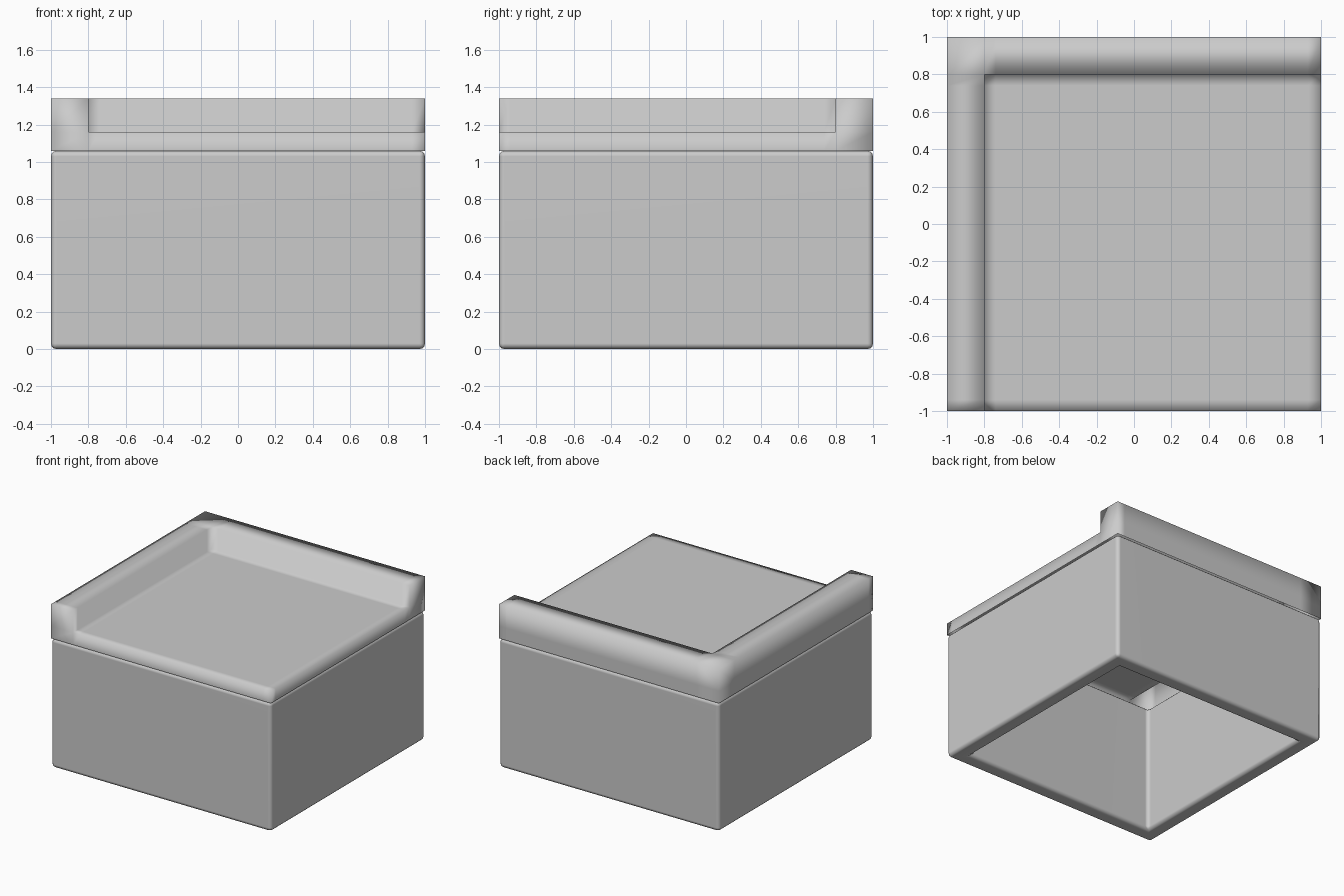
import bpy, bmesh

if "Cube" in bpy.data.objects:
    bpy.data.objects.remove(bpy.data.objects["Cube"])

BASE, SEAT, TOP = 1.06, 1.16, 1.34   # body top, slab top, raised border top
WALL = 0.13                          # body wall thickness


def make_object(name, bm):
    bmesh.ops.remove_doubles(bm, verts=bm.verts, dist=1e-4)
    bmesh.ops.recalc_face_normals(bm, faces=bm.faces)
    for f in bm.faces:
        f.smooth = True
    me = bpy.data.meshes.new(name)
    bm.to_mesh(me)
    bm.free()
    ob = bpy.data.objects.new(name, me)
    bpy.context.collection.objects.link(ob)
    return ob


def quad(bm, pts):
    bm.faces.new([bm.verts.new(p) for p in pts])


# Hollow square body, open at top and bottom, with softened edges
bm = bmesh.new()
inner = 1 - WALL
section = [(1, 0), (1, BASE), (inner, BASE), (inner, 0)]
corners = [(1, 1), (-1, 1), (-1, -1), (1, -1)]
for i in range(4):
    (ax, ay), (bx, by) = corners[i], corners[(i + 1) % 4]
    for j in range(4):
        (r, z), (s, w) = section[j], section[(j + 1) % 4]
        quad(bm, [(ax * r, ay * r, z), (bx * r, by * r, z),
                  (bx * s, by * s, w), (ax * s, ay * s, w)])
body = make_object("hollow_body", bm)
bevel = body.modifiers.new("soft_edges", 'BEVEL')
bevel.width = 0.03
bevel.segments = 3
bevel.limit_method = 'ANGLE'
body.modifiers.new("flat_sides", 'WEIGHTED_NORMAL')

# Thin-skinned lid: slab with an L-shaped raised border on the left and back
bm = bmesh.new()
xs = [-1, -0.8, -0.74, 0.93, 1]
ys = [-1, -0.94, 0.74, 0.8, 1]
n = len(xs) - 1
levels = [BASE, SEAT, TOP]


def height(i, j):
    if not (0 <= i < n and 0 <= j < n):
        return BASE
    return TOP if i == 0 or j == n - 1 else SEAT


def riser(a, b, low, high):
    for z, w in zip(levels, levels[1:]):
        if z >= low and w <= high:
            quad(bm, [(*a, z), (*b, z), (*b, w), (*a, w)])


for i in range(n):
    for j in range(n):
        x0, x1, y0, y1, h = xs[i], xs[i + 1], ys[j], ys[j + 1], height(i, j)
        quad(bm, [(x0, y0, h), (x1, y0, h), (x1, y1, h), (x0, y1, h)])
        # vertical skin wherever the neighbour is lower
        for di, dj, a, b in [(-1, 0, (x0, y0), (x0, y1)), (1, 0, (x1, y0), (x1, y1)),
                             (0, -1, (x0, y0), (x1, y0)), (0, 1, (x0, y1), (x1, y1))]:
            riser(a, b, height(i + di, j + dj), h)
make_object("lid_with_raised_border", bm)
